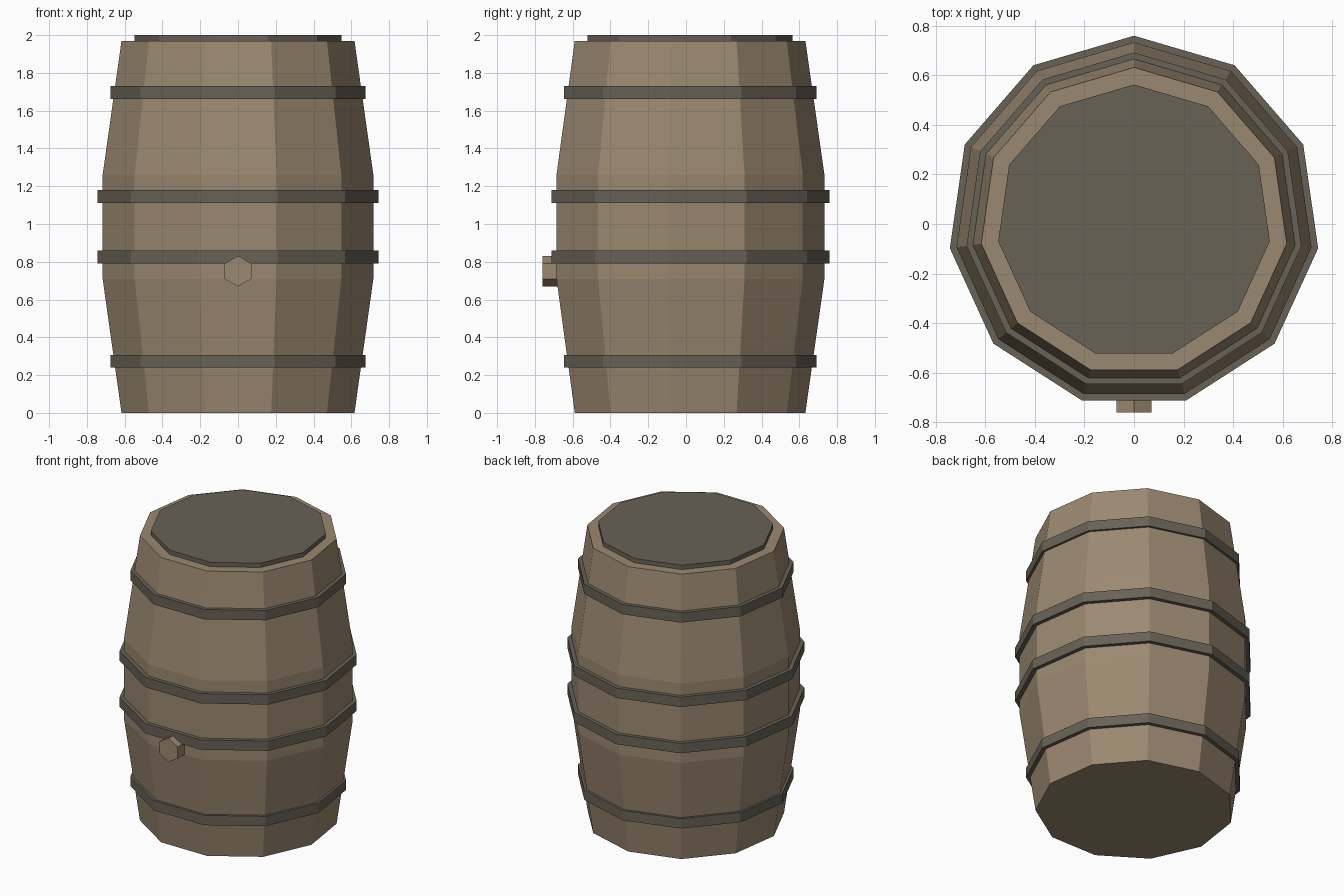
import bpy, bmesh
from math import sin, cos, pi
from mathutils import Matrix

if "Cube" in bpy.data.objects:
    bpy.data.objects.remove(bpy.data.objects["Cube"])

SIDES = 11
CENTRE_Y = 0.009


def material(name, rgb):
    mat = bpy.data.materials.new(name)
    mat.use_nodes = True
    colour = (*rgb, 1)
    mat.diffuse_color = colour
    mat.node_tree.nodes["Principled BSDF"].inputs["Base Color"].default_value = colour
    return mat


def finish(name, bm, mat):
    bmesh.ops.recalc_face_normals(bm, faces=bm.faces)
    mesh = bpy.data.meshes.new(name)
    bm.to_mesh(mesh)
    bm.free()
    mesh.materials.append(mat)
    obj = bpy.data.objects.new(name, mesh)
    bpy.context.collection.objects.link(obj)
    return obj


def lathe(name, profile, mat, ring=False):
    """Turn (radius, z) points into a faceted solid, or a closed ring."""
    bm = bmesh.new()
    loops = []
    for r, z in profile:
        angles = [2 * pi * i / SIDES for i in range(SIDES)]
        loops.append([bm.verts.new((r * sin(a), CENTRE_Y + r * cos(a), z)) for a in angles])
    pairs = list(zip(loops, loops[1:]))
    if ring:
        pairs.append((loops[-1], loops[0]))
    else:
        bm.faces.new(loops[0])
        bm.faces.new(loops[-1])
    for low, high in pairs:
        for i in range(SIDES):
            j = (i + 1) % SIDES
            bm.faces.new((low[i], low[j], high[j], high[i]))
    return finish(name, bm, mat)


wood = material("weathered wood", (0.33, 0.25, 0.165))
iron = material("dull iron", (0.138, 0.122, 0.093))

# Bulging staves and the lid on top
lathe("barrel_body", [(0.623, 0), (0.724, 0.71), (0.724, 1.26), (0.623, 1.97)], wood)
lathe("lid", [(0.554, 1.96), (0.554, 2.0)], iron)

# Hoops, mirrored about the middle height
for label, radius, z in (("outer", 0.683, 0.273), ("inner", 0.751, 0.825)):
    for side, mid in (("lower", z), ("upper", 1.97 - z)):
        low, high, inside = mid - 0.034, mid + 0.034, radius - 0.08
        band = [(inside, low), (radius, low), (radius, high), (inside, high)]
        lathe(f"{side}_{label}_hoop", band, iron, ring=True)

# Six-sided bung on the front
bm = bmesh.new()
bmesh.ops.create_cone(bm, cap_ends=True, segments=6, radius1=0.081, radius2=0.081, depth=0.12,
                      matrix=Matrix.Translation((0, -0.70, 0.75)) @ Matrix.Rotation(pi / 2, 4, "X"))
finish("bung", bm, wood)
